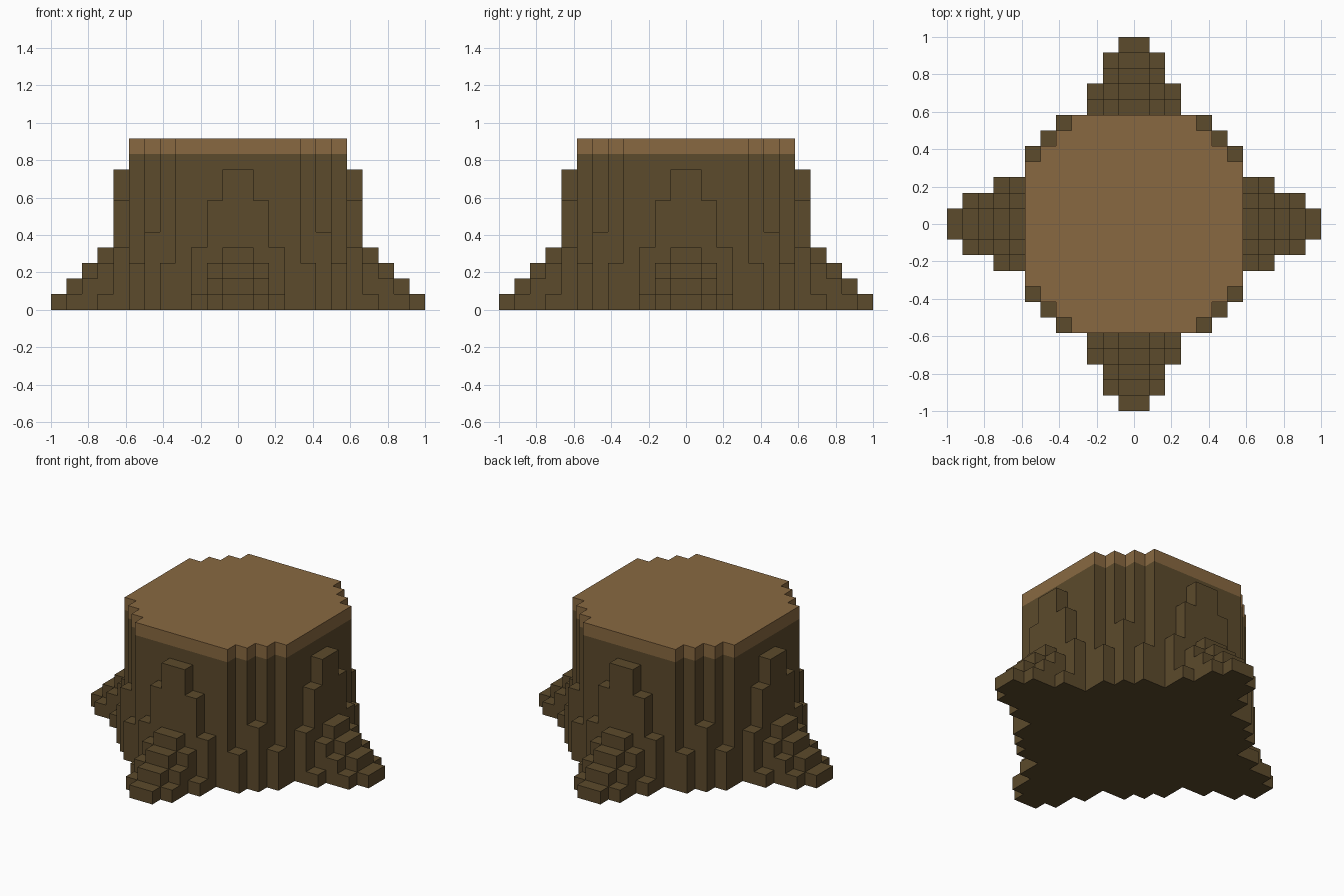
import bpy
import bmesh

cube = bpy.data.objects.get("Cube")
if cube:
    bpy.data.objects.remove(cube)

U = 1 / 12            # edge of one block
FULL, BARK = 11, 10   # stump height and bark height, in blocks
# Root heights by distance from the centre, then by sideways offset
ROOT = {7: (9, 7, 4), 8: (4, 3, 1), 9: (3, 2), 10: (2, 1), 11: (1,)}


def material(name, color):
    mat = bpy.data.materials.new(name)
    mat.use_nodes = True
    mat.diffuse_color = (*color, 1)
    bsdf = mat.node_tree.nodes["Principled BSDF"]
    bsdf.inputs["Base Color"].default_value = (*color, 1)
    bsdf.inputs["Roughness"].default_value = 1
    return mat


bark = material("bark brown", (0.107, 0.069, 0.025))
wood = material("cut wood tan", (0.25, 0.141, 0.053))


def ring(i):
    """Block index counted outward from the centre line."""
    return i if i >= 0 else -1 - i


def height(i, j):
    far, near = max(ring(i), ring(j)), min(ring(i), ring(j))
    if far > 6:
        row = ROOT.get(far, ())
        return row[near] if near < len(row) else 0
    if far + near < 10:
        return FULL
    return {(5, 5): 5, (6, 4): 3}.get((far, near), 0)


def build(name, cells, mat, low, high, has_top=True, has_base=True):
    """Outer skin of the block columns in cells, between two levels."""
    bm = bmesh.new()

    def face(*points):
        bm.faces.new([bm.verts.new([c * U for c in p]) for p in points])

    for i, j in cells:
        top = min(height(i, j), high)
        corners = [(i, j), (i + 1, j), (i + 1, j + 1), (i, j + 1)]
        if has_top or top < high:
            face(*[(x, y, top) for x, y in corners])
        if has_base:
            face(*[(x, y, low) for x, y in reversed(corners)])
        for k, (di, dj) in enumerate([(0, -1), (1, 0), (0, 1), (-1, 0)]):
            foot = max(low, height(i + di, j + dj))
            if foot < top:
                a, b = corners[k], corners[(k + 1) % 4]
                face((*a, foot), (*b, foot), (*b, top), (*a, top))
    # Weld and merge level neighbours into clean flat faces
    bmesh.ops.remove_doubles(bm, verts=bm.verts, dist=0.001)
    bmesh.ops.dissolve_limit(bm, angle_limit=0.01, verts=bm.verts, edges=bm.edges)
    mesh = bpy.data.meshes.new(name)
    bm.to_mesh(mesh)
    bm.free()
    mesh.materials.append(mat)
    obj = bpy.data.objects.new(name, mesh)
    bpy.context.collection.objects.link(obj)


cells = [(i, j) for i in range(-12, 12) for j in range(-12, 12) if height(i, j)]
trunk = [c for c in cells if max(map(ring, c)) < 7]

# Bark trunk with its low corner flares
build("trunk", trunk, bark, 0, BARK, has_top=False)

# Pale sawn slab on top
build("cut_top", [c for c in trunk if height(*c) == FULL], wood, BARK, FULL, has_base=False)

# Four stepped roots
sides = {
    "front_root": lambda i, j: j < -7,
    "back_root": lambda i, j: j > 6,
    "left_root": lambda i, j: i > 6,
    "right_root": lambda i, j: i < -7,
}
for name, on_side in sides.items():
    build(name, [c for c in cells if on_side(*c)], bark, 0, BARK)
